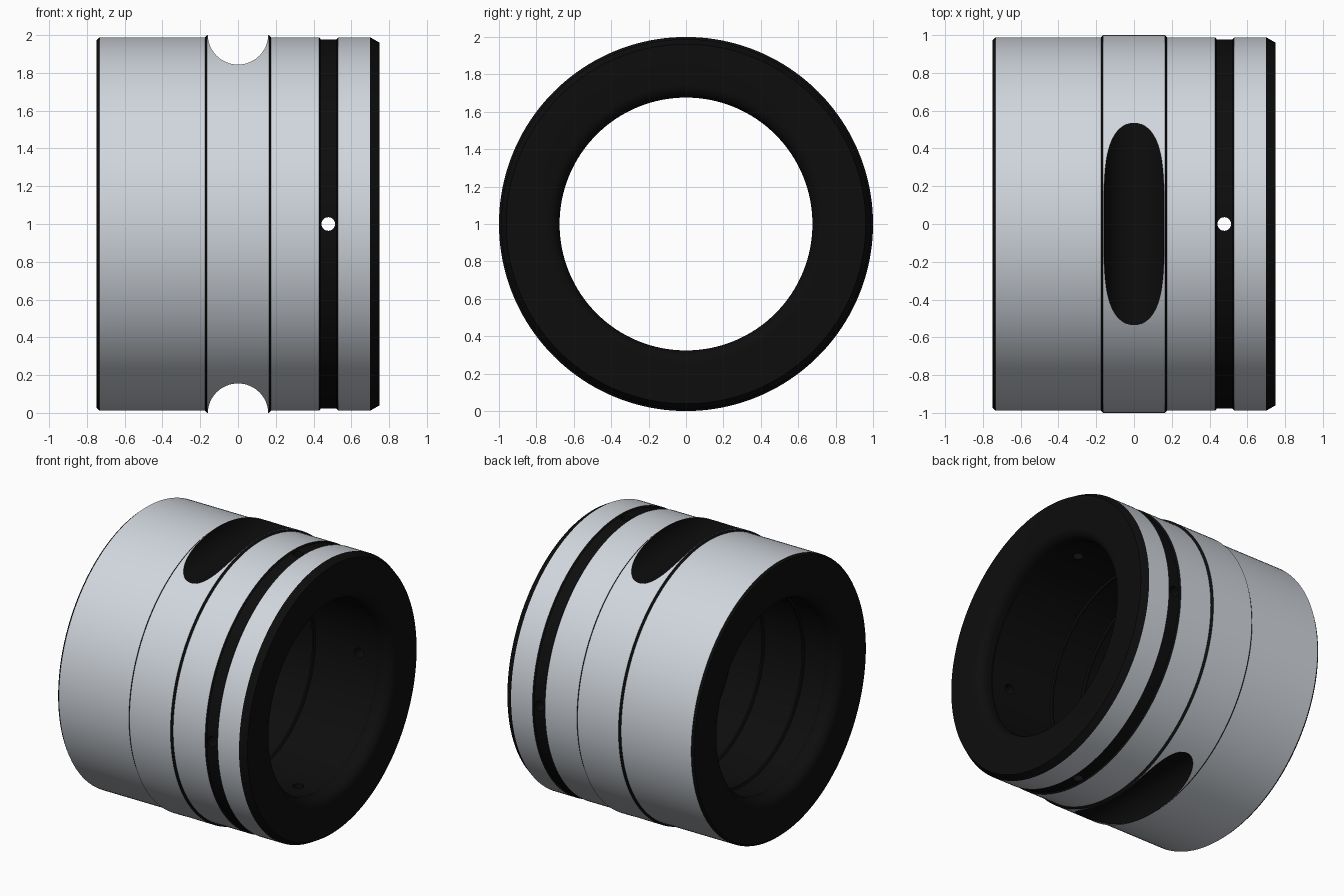
import bpy, bmesh, math
from mathutils import Vector, Matrix

if "Cube" in bpy.data.objects:
    bpy.data.objects.remove(bpy.data.objects["Cube"])

SEGS = 160
steel = bpy.data.materials.new("steel")
steel.diffuse_color = (0.64, 0.68, 0.73, 1)
steel.use_nodes = True
steel.node_tree.nodes["Principled BSDF"].inputs["Base Color"].default_value = steel.diffuse_color
black = bpy.data.materials.new("black_finish")
black.diffuse_color = (0.004, 0.004, 0.004, 1)
black.use_nodes = True
black.node_tree.nodes["Principled BSDF"].inputs["Base Color"].default_value = black.diffuse_color


def activate(ob):
    bpy.ops.object.select_all(action='DESELECT')
    ob.select_set(True)
    bpy.context.view_layer.objects.active = ob


def new_object(name, bm):
    bmesh.ops.recalc_face_normals(bm, faces=bm.faces)
    mesh = bpy.data.meshes.new(name)
    bm.to_mesh(mesh)
    bm.free()
    mesh.materials.append(steel)     # slot 0
    mesh.materials.append(black)     # slot 1
    ob = bpy.data.objects.new(name, mesh)
    bpy.context.collection.objects.link(ob)
    return ob


def revolve(name, profile):
    """Turn a closed (x, radius, material) profile round the x axis at z = 1."""
    bm = bmesh.new()
    rings = []
    for i in range(SEGS):
        a = 2 * math.pi * i / SEGS
        rings.append([bm.verts.new((x, r * math.cos(a), 1 + r * math.sin(a)))
                      for x, r, m in profile])
    n = len(profile)
    for i in range(SEGS):
        p, q = rings[i], rings[(i + 1) % SEGS]
        for j in range(n):
            k = (j + 1) % n
            f = bm.faces.new((p[j], p[k], q[k], q[j]))
            f.material_index = profile[j][2]
    return new_object(name, bm)


def rod(name, radius, centre, axis, segs):
    """Long black cylinder used as a cutter."""
    bm = bmesh.new()
    rot = Vector((0, 0, 1)).rotation_difference(Vector(axis)).to_matrix().to_4x4()
    bmesh.ops.create_cone(bm, cap_ends=True, segments=segs, radius1=radius,
                          radius2=radius, depth=3,
                          matrix=Matrix.Translation(centre) @ rot)
    for f in bm.faces:
        f.material_index = 1
    ob = new_object(name, bm)
    ob.hide_render = True
    return ob


# Outer skin: left rim, raised middle band, shallow black groove, right chamfer
outer = [
    (-0.748, 0.975, 1), (-0.733, 0.988, 0),
    (-0.176, 0.988, 1), (-0.163, 1.0, 0),
    (0.163, 1.0, 1), (0.176, 0.988, 0),
    (0.43, 0.988, 1), (0.438, 0.978, 1), (0.522, 0.978, 1), (0.53, 0.988, 0),
    (0.70, 0.988, 1), (0.748, 0.961, 1),
]
# Bore: flared mouths at both ends, straight bore with fine rings
MOUTH, THROAT, BORE = 0.07, 0.676, 0.693
flare = [(0.678 + MOUTH * math.sin(a), THROAT + MOUTH * (1 - math.cos(a)), 1)
         for a in (math.pi / 2 * i / 8 for i in range(9))]
bore = flare[::-1] + [(0.65, THROAT, 1), (0.62, BORE, 1)]
for x in (0.12, -0.13, -0.45):
    bore += [(x + 0.012, BORE, 1), (x + 0.006, 0.68, 1),
             (x - 0.006, 0.68, 1), (x - 0.012, BORE, 1)]
bore += [(-0.62, BORE, 1), (-0.65, THROAT, 1)] + [(-x, r, m) for x, r, m in flare]
sleeve = revolve("sleeve", outer + bore)

# Crescent slots top and bottom, and oil holes crossing in the groove
cutters = [
    rod("slot_cutter_top", 0.16, (0, 0, 2.004), (0, 1, 0), 64),
    rod("slot_cutter_bottom", 0.16, (0, 0, -0.004), (0, 1, 0), 64),
    rod("hole_cutter_y", 0.036, (0.478, 0, 1), (0, 1, 0), 32),
    rod("hole_cutter_z", 0.036, (0.478, 0, 1), (0, 0, 1), 32),
]
activate(sleeve)
for c in cutters:
    m = sleeve.modifiers.new(c.name, 'BOOLEAN')
    m.operation = 'DIFFERENCE'
    m.solver = 'EXACT'
    m.object = c
    bpy.ops.object.modifier_apply(modifier=m.name)
for c in cutters:
    bpy.data.objects.remove(c)

# Smooth turned surfaces, sharp machined edges
activate(sleeve)
bpy.ops.object.shade_smooth_by_angle(angle=math.radians(25))
